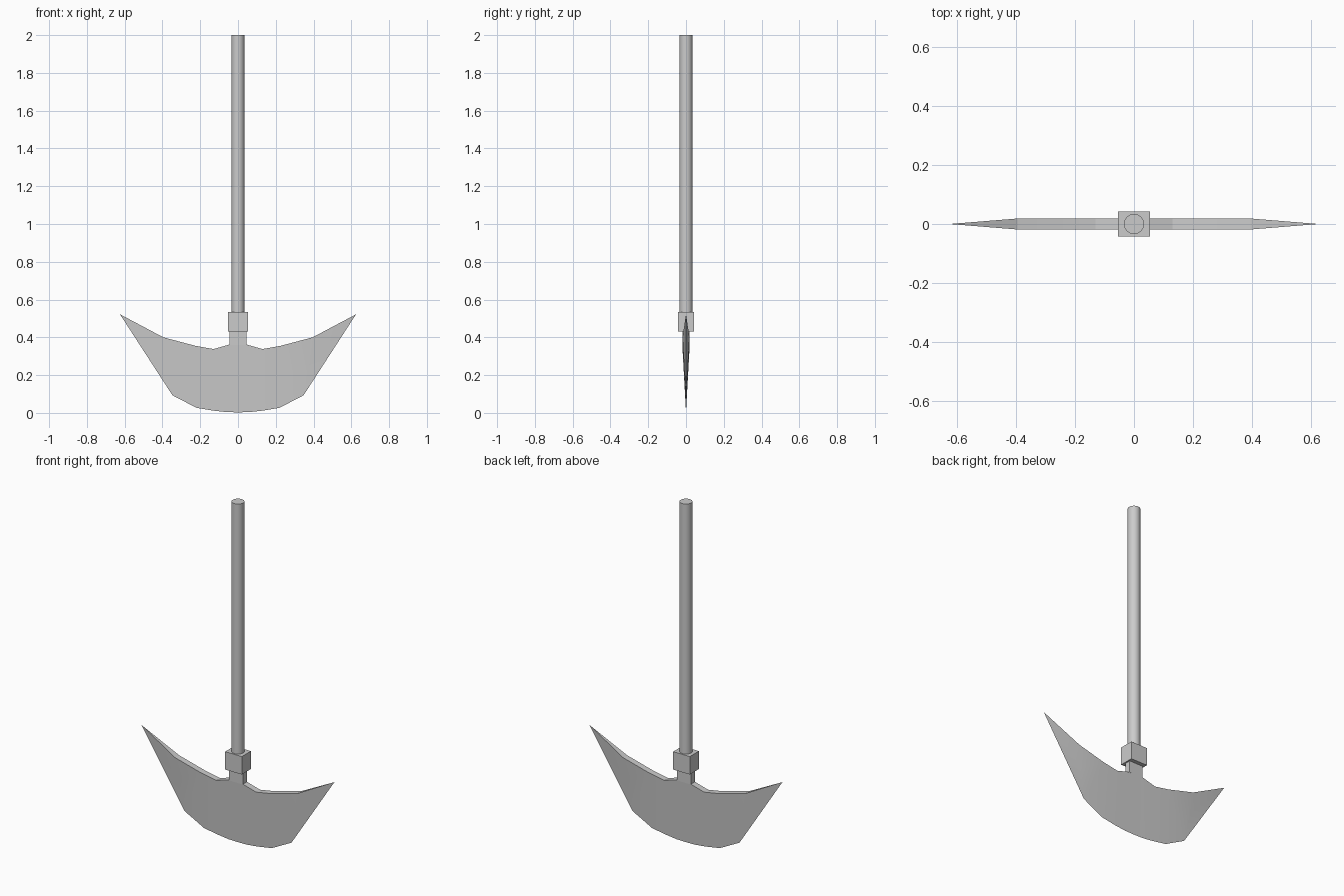
import bpy, bmesh

if "Cube" in bpy.data.objects:
    bpy.data.objects.remove(bpy.data.objects["Cube"])

T = 0.0185  # half thickness of the blade's back


def box(name, size, z0, z1):
    bpy.ops.mesh.primitive_cube_add(size=1, location=(0, 0, (z0 + z1) / 2))
    ob = bpy.context.object
    ob.name = name
    ob.scale = (size[0], size[1], z1 - z0)
    bpy.ops.object.transform_apply(location=False, rotation=False, scale=True)
    return ob


# Handle
bpy.ops.mesh.primitive_cylinder_add(vertices=32, radius=0.034, depth=1.52, location=(0, 0, 1.24))
handle = bpy.context.object
handle.name = "handle"
bpy.ops.object.shade_smooth_by_angle()

# Collar and the neck under it
box("collar", (0.108, 0.084), 0.43, 0.535)
box("neck", (0.09, 2 * T), 0.36, 0.43)

# Blade: right half from columns of (top x, top z, bottom x, bottom z), then mirrored
columns = [(0, 0.362, 0, 0.003), (0.045, 0.362, 0.06, 0.004), (0.13, 0.338, 0.13, 0.012),
           (0.225, 0.355, 0.22, 0.027), (0.395, 0.40, 0.347, 0.093)]
bm = bmesh.new()
bottoms = [bm.verts.new((c[2], 0, c[3])) for c in columns]
tip = bm.verts.new((0.625, 0, 0.522))
tops = {}
for side in (-1, 1):
    top = [bm.verts.new((c[0], side * T, c[1])) for c in columns]
    fold = bm.verts.new((0.38, side * T * 0.6, 0.27))
    tops[side] = top
    for i in range(3):
        bm.faces.new((bottoms[i], bottoms[i + 1], top[i + 1], top[i]))
    bm.faces.new((bottoms[3], bottoms[4], fold, top[4], top[3]))
    # Tapered point
    bm.faces.new((top[4], fold, tip))
    bm.faces.new((fold, bottoms[4], tip))
for i in range(4):
    bm.faces.new((tops[-1][i], tops[-1][i + 1], tops[1][i + 1], tops[1][i]))
bm.faces.new((tops[-1][4], tip, tops[1][4]))

# Mirror to the left half
half = bm.verts[:] + bm.edges[:] + bm.faces[:]
bmesh.ops.mirror(bm, geom=half, axis='X', merge_dist=0.0001)
bmesh.ops.remove_doubles(bm, verts=bm.verts, dist=0.0001)
bmesh.ops.recalc_face_normals(bm, faces=bm.faces)
mesh = bpy.data.meshes.new("blade")
bm.to_mesh(mesh)
bm.free()
blade = bpy.data.objects.new("blade", mesh)
bpy.context.collection.objects.link(blade)
bpy.ops.object.select_all(action='DESELECT')
blade.select_set(True)
bpy.context.view_layer.objects.active = blade
bpy.ops.object.shade_smooth_by_angle(angle=0.15)
